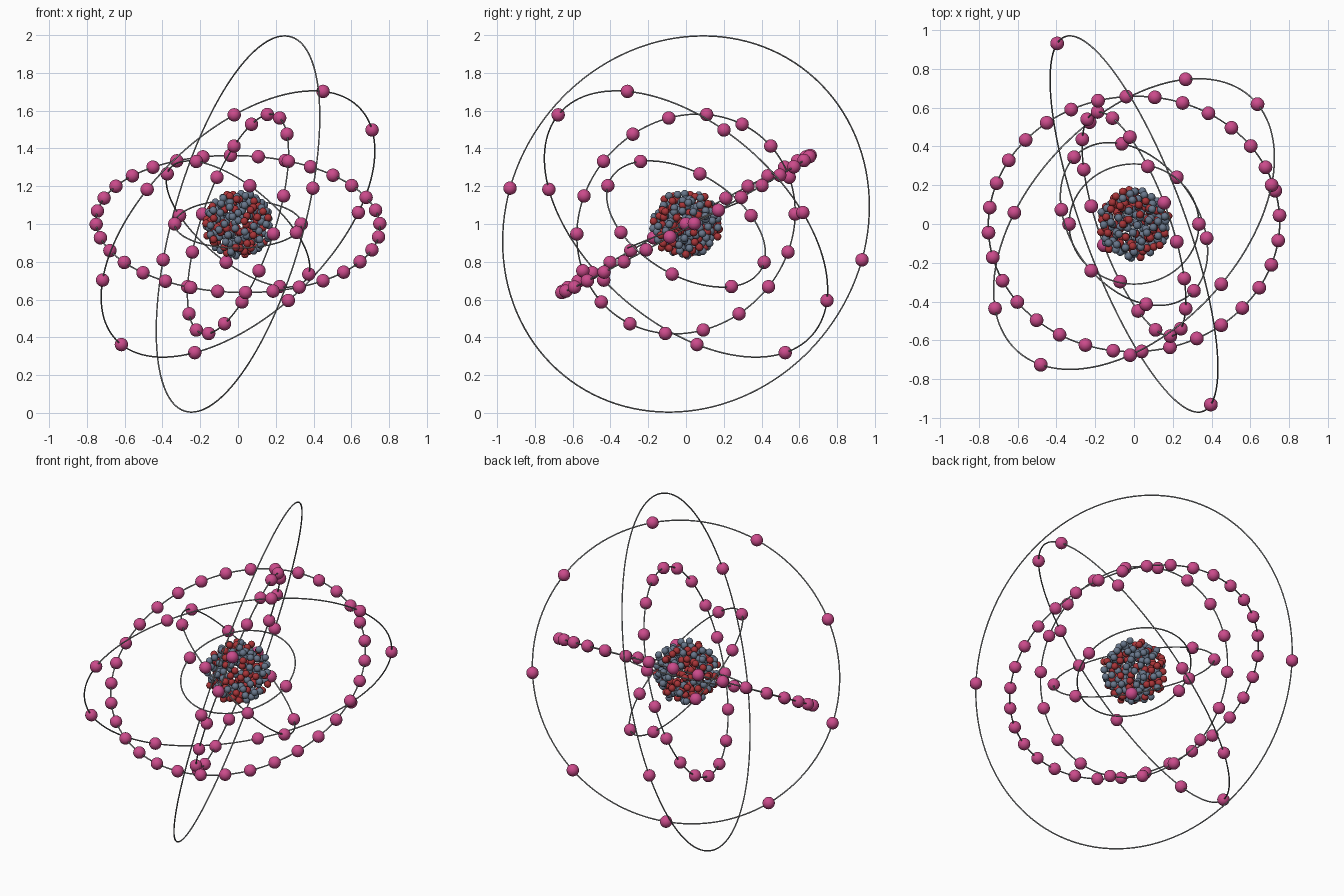
import bpy, bmesh, math, random
from mathutils import Vector, Matrix

random.seed(7)
cube = bpy.data.objects.get("Cube")
if cube:
    bpy.data.objects.remove(cube, do_unlink=True)

CENTRE = Vector((0, 0, 1.0))


def material(name, colour):
    mat = bpy.data.materials.new(name)
    mat.use_nodes = True
    mat.diffuse_color = (*colour, 1)
    mat.node_tree.nodes["Principled BSDF"].inputs["Base Color"].default_value = (*colour, 1)
    return mat


pink = material("pink", (0.6, 0.07, 0.26))
red = material("dark red", (0.4, 0.035, 0.04))
slate = material("slate blue", (0.14, 0.185, 0.26))
grey = material("grey", (0.32, 0.33, 0.34))


def spheres(name, points, radius, mat, segments, rings):
    """One smooth mesh holding a ball at each point."""
    bm = bmesh.new()
    for p in points:
        bmesh.ops.create_uvsphere(bm, u_segments=segments, v_segments=rings,
                                  radius=radius, matrix=Matrix.Translation(p))
    for face in bm.faces:
        face.smooth = True
    mesh = bpy.data.meshes.new(name)
    bm.to_mesh(mesh)
    bm.free()
    mesh.materials.append(mat)
    obj = bpy.data.objects.new(name, mesh)
    obj.location = CENTRE
    bpy.context.collection.objects.link(obj)


def shell(name, radius, normal, start, count):
    """A thin circular orbit with evenly spaced electrons, the first towards start."""
    n = Vector(normal).normalized()
    first = Vector(start)
    first = (first - n * first.dot(n)).normalized() * radius
    bpy.ops.mesh.primitive_torus_add(
        major_segments=128, minor_segments=8, major_radius=radius, minor_radius=0.004,
        location=CENTRE, rotation=n.to_track_quat('Z', 'Y').to_euler())
    orbit = bpy.context.object
    orbit.name = name + "_orbit"
    orbit.data.materials.append(grey)
    bpy.ops.object.shade_smooth()
    points = [Matrix.Rotation(math.tau * i / count, 3, n) @ first for i in range(count)]
    spheres(name + "_electrons", points, 0.0355, pink, 20, 12)


# Electron shells, from the inside out
shell("first_shell", 0.335, (0, -0.38, 0.925), (1, 0, 0), 2)
shell("second_shell", 0.465, (0.577, 0.428, 0.696), (0.22, 0.24, -0.33), 8)
shell("third_shell", 0.61, (0.898, 0.319, -0.301), (0.156, 0.11, 0.583), 18)
shell("fourth_shell", 0.752, (0.026, -0.482, 0.876), (-0.04, 0.66, 0.364), 32)
shell("fifth_shell", 0.89, (0.58, -0.538, -0.61), (0.45, -0.31, 0.705), 9)
shell("outer_shell", 1.03, (0.907, 0.334, -0.255), (-0.4, 0.935, -0.19), 2)

# Nucleus: jittered layers of packed balls
nucleons = []
golden = math.pi * (3 - math.sqrt(5))
for count, radius in ((125, 0.17), (85, 0.14), (35, 0.1)):
    for i in range(count):
        z = 1 - (2 * i + 1) / count
        flat = math.sqrt(1 - z * z)
        p = Vector((flat * math.cos(golden * i), flat * math.sin(golden * i), z))
        jitter = Vector([random.uniform(-0.01, 0.01) for _ in range(3)])
        nucleons.append(p * radius * random.uniform(0.92, 1.05) + jitter)
random.shuffle(nucleons)
split = int(len(nucleons) * 0.41)
spheres("protons", nucleons[:split], 0.0205, red, 14, 8)
spheres("neutrons", nucleons[split:], 0.0205, slate, 14, 8)
